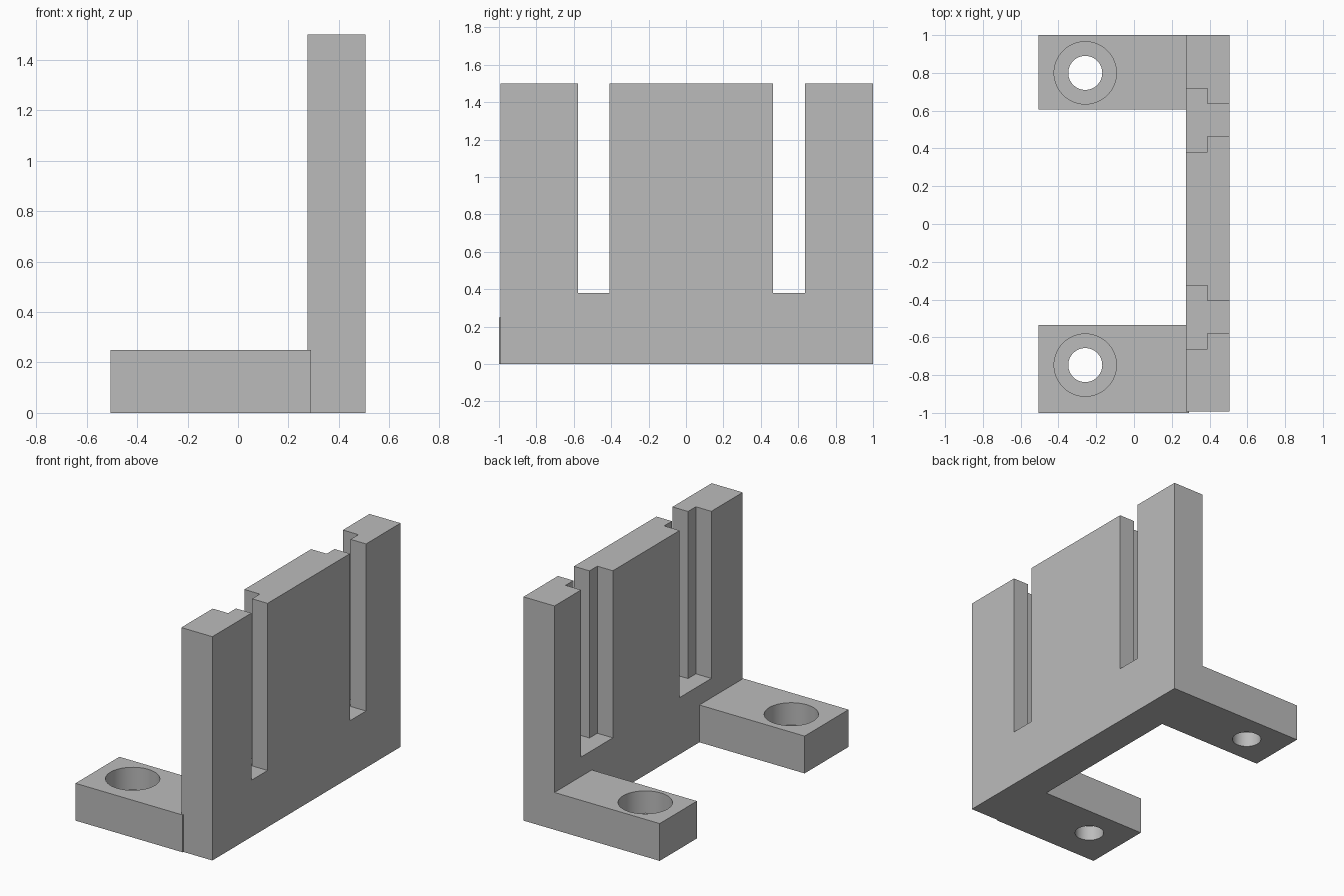
import bpy
import math

cube = bpy.data.objects.get("Cube")
if cube:
    bpy.data.objects.remove(cube, do_unlink=True)

grey = bpy.data.materials.new("plain grey")
grey.use_nodes = True
GREY = (0.5, 0.5, 0.5, 1)
grey.diffuse_color = GREY
grey.node_tree.nodes["Principled BSDF"].inputs["Base Color"].default_value = GREY


def box(name, x, y, z):
    """Box from (low, high) ranges on each axis."""
    bpy.ops.mesh.primitive_cube_add(size=1)
    ob = bpy.context.object
    ob.name = name
    for v in ob.data.vertices:
        v.co = [(a + b) / 2 + c * (b - a) for (a, b), c in zip((x, y, z), v.co)]
    ob.data.materials.append(grey)
    return ob


def cylinder(name, x, y, radius, low, high):
    bpy.ops.mesh.primitive_cylinder_add(vertices=64, radius=radius, depth=high - low,
                                        location=(x, y, (low + high) / 2))
    ob = bpy.context.object
    ob.name = name
    ob.data.materials.append(grey)
    return ob


def combine(target, tool, operation):
    """Apply a boolean and discard the tool."""
    tool.hide_render = True
    mod = target.modifiers.new(operation.title(), "BOOLEAN")
    mod.operation = operation
    mod.solver = "EXACT"
    mod.object = tool
    bpy.context.view_layer.objects.active = target
    bpy.ops.object.modifier_apply(modifier=mod.name)
    bpy.data.objects.remove(tool, do_unlink=True)


INNER, STEP, OUTER = 0.275, 0.39, 0.505
ARM_TOP, SLOT_FLOOR, TOP = 0.25, 0.38, 1.5

# Upright wall
bracket = box("slotted_bracket", (INNER, OUTER), (-0.993, 1), (0, TOP))

# Stepped slots: narrow on the outer face, wide on the inner face
for y in (-0.493, 0.55):
    for name, half, x in (("narrow_slot", 0.085, (STEP - 0.05, OUTER + 0.1)),
                          ("wide_slot", 0.168, (INNER - 0.1, STEP))):
        cutter = box(name, x, (y - half, y + half), (SLOT_FLOOR, TOP + 0.1))
        combine(bracket, cutter, "DIFFERENCE")

# Mounting arms with counterbored holes
for y, hole_y, end in (((-1, -0.535), -0.747, 0.29), ((0.605, 1), 0.80, 0.29)):
    arm = box("mounting_arm", (-OUTER, end), y, (0, ARM_TOP))
    combine(arm, cylinder("screw_hole", -0.258, hole_y, 0.09, -0.1, 0.4), "DIFFERENCE")
    combine(arm, cylinder("counterbore", -0.258, hole_y, 0.165, 0.1, 0.4), "DIFFERENCE")
    combine(bracket, arm, "UNION")

bpy.ops.object.select_all(action="DESELECT")
bracket.select_set(True)
bpy.context.view_layer.objects.active = bracket
bpy.ops.object.shade_smooth_by_angle(angle=math.radians(30))
